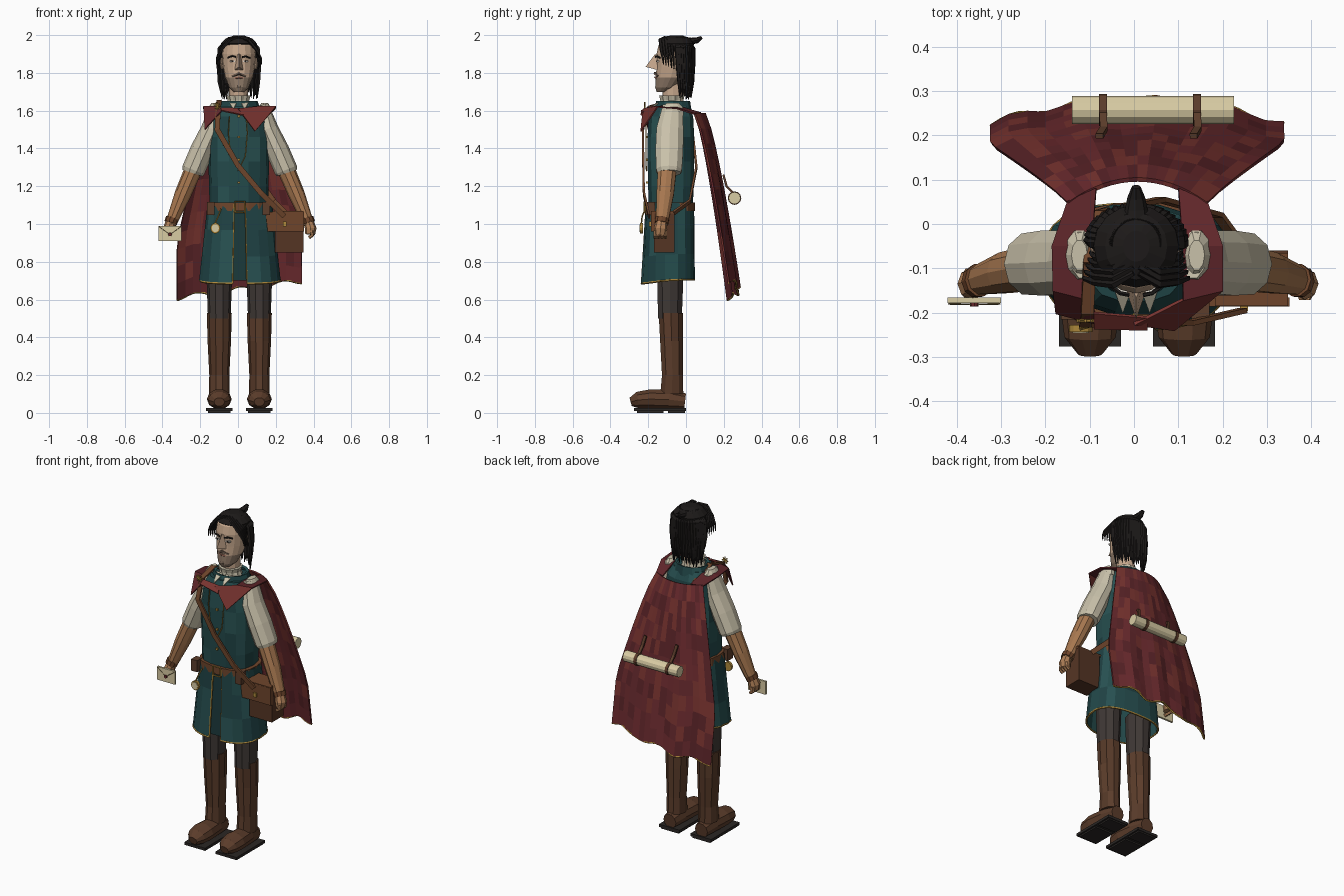
import bpy, math, random
from mathutils import Vector
random.seed(4)
mats = {}

def mat(h):
    if h not in mats:
        m = bpy.data.materials.new("colour_" + h)
        rgb = [int(h[i:i + 2], 16) / 255 for i in (0, 2, 4)]
        m.diffuse_color = [((c + .055) / 1.055) ** 2.4 for c in rgb] + [1]
        mats[h] = m
    return mats[h]

def mesh(name, verts, faces, cols, pick=None, solid=0):
    me = bpy.data.meshes.new(name)
    me.from_pydata([tuple(v) for v in verts], [], faces)
    cols = [cols] if isinstance(cols, str) else cols
    for c in cols:
        me.materials.append(mat(c))
    for p in me.polygons:
        p.material_index = pick(p.center) if pick else random.randrange(len(cols))
    ob = bpy.data.objects.new(name, me)
    bpy.context.collection.objects.link(ob)
    if solid:
        m = ob.modifiers.new("thickness", 'SOLIDIFY')
        m.thickness, m.offset = solid, 0
    return ob

# sections (x, y, z, rx, ry) joined into a skin; axis fixes the ring direction, sq < 1 squares the ring
def loft(name, secs, cols, n=10, ref=(0, 1, 0), axis=None, sq=1, phase=0, caps=True, pick=None, ruff=0):
    P = [Vector(s[:3]) for s in secs]
    verts, faces, L = [], [], len(secs)
    for i, s in enumerate(secs):
        t = Vector(axis) if axis else (P[min(i + 1, L - 1)] - P[max(i - 1, 0)]).normalized()
        r = Vector(ref)
        if abs(t.dot(r)) > .97:
            r = Vector((0, 0, 1)) if abs(t.z) < .9 else Vector((1, 0, 0))
        w = (r - t * t.dot(r)).normalized()
        u = w.cross(t)
        for k in range(n):
            a = phase + 2 * math.pi * k / n
            c, d = math.cos(a), math.sin(a)
            c, d = math.copysign(abs(c) ** sq, c), math.copysign(abs(d) ** sq, d)
            g = 1 + (ruff if k % 2 else 0)
            verts.append(P[i] + u * s[3] * c * g + w * s[4] * d * g)
    for i in range(L - 1):
        for k in range(n):
            j = (k + 1) % n
            faces.append((i * n + k, i * n + j, i * n + n + j, i * n + n + k))
    if caps:
        faces += [tuple(reversed(range(n))), tuple(range((L - 1) * n, L * n))]
    return mesh(name, verts, faces, cols, pick)

def cord(name, pts, r, col, n=5):
    return loft(name, [(*p, r, r) for p in pts], col, n)

def strap(name, pts, width, thick, col, ref=(0, 1, 0)):
    return loft(name, [(*p, width, thick) for p in pts], col, 4, ref=ref, phase=math.pi / 4)

def box(name, c, s, col):
    return loft(name, [(c[0], c[1], c[2] + d * s[2] / 2, s[0] * .7071, s[1] * .7071) for d in (-1, 1)],
                col, 4, axis=(0, 0, 1), phase=math.pi / 4)

def sheet(name, f, nu, nv, cols, solid=.008):
    verts = [f(i / nu, j / nv) for j in range(nv + 1) for i in range(nu + 1)]
    w = nu + 1
    faces = [(j * w + i, j * w + i + 1, j * w + w + i + 1, j * w + w + i) for j in range(nv) for i in range(nu)]
    return mesh(name, verts, faces, cols, solid=solid)

TEAL = ["234a4b", "1f4244", "285152"]
RED = ["6b2a2e", "592327", "78332f", "64282c"]
BROWN, LEATHER, DARK, SKIN = "5c3d2b", "6e452b", "2a2624", "c6a78c"
GOLD, LINEN, PAPER, HAIR = "b08a3c", "c9c1aa", "d9cca4", "1d1a19"
Z = (0, 0, 1)
lerp = lambda a, b, t: a + (b - a) * t

for s in (-1, 1):
    side = "left" if s > 0 else "right"
    X = .007 + .106 * s
    # legs, boots, soles
    loft("trouser_" + side, [(X, -.085, .5, .06, .066), (X, -.083, .78, .07, .075)], "3f3835", 10, axis=Z)
    loft("boot_shaft_" + side, [(X, -.075, .1, .055, .064), (X, -.072, .2, .053, .058), (X, -.076, .38, .062, .064),
         (X, -.08, .53, .066, .068)], [BROWN, "553827"], 10, axis=Z)
    loft("boot_foot_" + side, [(X, -.005, .06, .042, .045), (X, -.09, .07, .055, .055), (X, -.19, .073, .066, .054),
         (X, -.255, .068, .058, .046), (X, -.293, .058, .028, .024)], BROWN, 10, ref=Z)
    box("boot_sole_" + side, (X, -.138, .017), (.14, .275, .016), DARK)
    box("boot_heel_" + side, (X, -.05, .006), (.12, .09, .012), DARK)
    box("boot_tread_" + side, (X, -.19, .006), (.12, .14, .012), DARK)
    # arms
    A = lambda x: .009 + s * x
    loft("sleeve_" + side, [(A(.125), -.07, 1.625, .03, .055), (A(.15), -.085, 1.5, .056, .075),
         (A(.2), -.088, 1.39, .062, .077), (A(.245), -.09, 1.285, .062, .072), (A(.25), -.09, 1.27, .055, .065)], LINEN, 10)
    loft("shoulder_puff_" + side, [(A(.132), -.07, 1.575, .035, .06), (A(.132), -.07, 1.615, .034, .058),
         (A(.132), -.07, 1.64, .018, .035)], LINEN, 10, axis=Z)
    loft("forearm_" + side, [(A(.245), -.1, 1.29, .047, .052), (A(.3), -.11, 1.16, .044, .048),
         (A(.365), -.128, 1.0, .029, .033)], "a87850", 10)
    loft("cuff_" + side, [(A(.357), -.126, 1.03, .035, .038), (A(.366), -.13, 1.005, .034, .037)], LEATHER, 10)
    loft("palm_" + side, [(A(.366), -.13, 1.01, .026, .03), (A(.376), -.135, .975, .031, .036),
         (A(.373), -.137, .945, .026, .032)], "b08058", 8)
    for k in range(4):
        y = -.163 + k * .018
        cord("finger_" + side, [(A(.38), y, .965), (A(.384), y, .94), (A(.366), y, .928)], .01, "b08058", 6)
    # ears, eyes, brows, collar tips
    loft("ear_" + side, [(.005 + .088 * s, -.055, 1.82, .006, .01), (.005 + .094 * s, -.05, 1.855, .01, .02),
         (.005 + .09 * s, -.05, 1.88, .006, .01)], SKIN, 8, axis=Z)
    box("eye_" + side, (.005 + .034 * s, -.149, 1.862), (.026, .012, .009), "d8d2c8")
    box("pupil_" + side, (.005 + .034 * s, -.1545, 1.862), (.009, .006, .009), DARK)
    cord("brow_" + side, [(.005 + .016 * s, -.16, 1.884), (.005 + .036 * s, -.156, 1.889), (.005 + .058 * s, -.138, 1.88)], .005, HAIR)
    mesh("shirt_collar_tip_" + side, [(.005 + .008 * s, -.14, 1.65), (.005 + .055 * s, -.13, 1.65), (.005 + .03 * s, -.2, 1.605)],
         [(0, 1, 2)], LINEN, solid=.006)

# tunic body, collar and shirt ruff
B = .004
loft("tunic_body", [(B, -.08, z, rx, ry) for z, rx, ry in ((1.08, .155, .118), (1.2, .157, .123), (1.33, .161, .126),
     (1.46, .16, .126), (1.57, .142, .12), (1.625, .11, .095))], TEAL, 14, axis=Z, sq=.75)
loft("tunic_collar", [(B, -.07, 1.595, .12, .1), (B, -.068, 1.65, .1, .09), (B, -.068, 1.645, .085, .075)], TEAL, 12, axis=Z, caps=False)
loft("neck_ruff", [(.002, -.075, 1.63, .062, .062), (.002, -.075, 1.655, .054, .058), (.002, -.075, 1.68, .062, .064)],
     LINEN, 24, axis=Z, ruff=.09)
loft("neck", [(.003, -.07, 1.6, .052, .056), (.003, -.068, 1.78, .048, .055)], SKIN, 12, axis=Z)

# skirt, open at the front
def skirt(u, v):
    a = math.radians(-84 + 348 * u)
    c, d = [math.copysign(abs(q) ** .75, q) for q in (math.cos(a), math.sin(a))]
    front = max(0, -d)
    return (.01 + c * lerp(.168, .213, v), -.085 + d * lerp(.124, .128 + .022 * front, v), lerp(1.11, .705 - .02 * front, v))
sheet("tunic_skirt", skirt, 18, 3, TEAL)
sheet("skirt_front_panel", lambda u, v: (.01 + (u - .5) * .09, lerp(-.195, -.215, v), lerp(1.1, .7, v)), 1, 2, "1a383a")
cord("skirt_hem_trim", [skirt(i / 36, 1) for i in range(37)], .006, GOLD)
for u in (0, 1):
    cord("skirt_edge_trim", [skirt(u, j / 3) for j in range(4)], .005, GOLD)

# belt, buckle, side loop
loft("belt", [(.008, -.083, z, .173, .132) for z in (1.068, 1.115)], LEATHER, 18, axis=Z, sq=.75)
cord("belt_buckle", [(.01 + x, -.22, 1.09 + z) for x, z in ((-.025, -.028), (.025, -.028), (.025, .028), (-.025, .028), (-.025, -.028))], .005, GOLD)
for x in (-.145, .15):
    box("belt_loop", (x, -.19, 1.082), (.04, .05, .07), BROWN)

# chest lacing and seam
cord("tunic_seam", [(.045, -.209, 1.57), (.05, -.212, 1.48), (.04, -.212, 1.36), (0, -.21, 1.28)], .003, GOLD)
cord("tunic_seam", [(-.045, -.209, 1.57), (-.05, -.212, 1.48), (-.04, -.212, 1.38)], .003, GOLD)
for z in (1.22, 1.34, 1.46, 1.57):
    box("tunic_button", (.004, -.207, z), (.012, .012, .012), GOLD)

# head with stubble, nose and mouth
H = .005
loft("head", [(H, y, z, rx, ry) for y, z, rx, ry in ((-.125, 1.7, .028, .03), (-.105, 1.722, .052, .058), (-.08, 1.775, .073, .08),
     (-.066, 1.83, .084, .09), (-.06, 1.9, .089, .096), (-.056, 1.945, .084, .09), (-.052, 1.985, .05, .055))],
     [SKIN, "8f7a68"], 16, axis=Z, pick=lambda c: int(c.z < 1.79 and c.y < -.05))
mesh("nose", [(H - .011, -.145, 1.9), (H + .011, -.145, 1.9), (H, -.165, 1.898), (H, -.214, 1.832), (H - .023, -.15, 1.815), (H + .023, -.15, 1.815)],
     [(0, 2, 3, 4), (1, 5, 3, 2), (3, 5, 4), (0, 1, 2), (0, 4, 5, 1)], SKIN)
cord("moustache", [(H - .035, -.145, 1.782), (H, -.164, 1.797), (H + .035, -.145, 1.782)], .008, "6b594c")
cord("lips", [(H - .022, -.152, 1.773), (H, -.163, 1.776), (H + .022, -.152, 1.773)], .006, "9b6a5a")
loft("chin", [(H, -.125, 1.702, .018, .03), (H, -.135, 1.725, .026, .03), (H, -.13, 1.755, .024, .028)], "8f7a68", 10, axis=Z)

# hair: crown, tuft, hanging strands, parted front locks
loft("hair_crown", [(H, -.028, 1.86, .088, .062), (H, -.035, 1.92, .097, .07), (H, -.05, 1.955, .096, .093),
     (H, -.05, 1.982, .07, .076), (H, -.05, 1.997, .03, .035)], HAIR, 16, axis=Z)
loft("hair_tuft", [(H, -.03, 1.975, .035, .018), (H, .03, 1.968, .026, .018), (H, .06, 1.973, .02, .016), (H, .084, 1.988, .01, .008)], HAIR, 8, ref=Z)
for row in range(2):
    for k in range(21):
        a = math.radians(-2 + 184 * (k + row * .5) / 20.5)
        c, d = math.cos(a), math.sin(a)
        g = 1 - .1 * row
        end = 1.67 + random.uniform(-.012, .03)
        j = random.uniform(-.008, .008)
        secs = [(H + .05 * c, -.045 + .05 * d, 1.985), (H + .1 * c * g, -.045 + .082 * d * g, 1.93), (H + .108 * c * g, -.04 + .078 * d * g, 1.84),
                (H + .105 * c * g + j, -.035 + .07 * d * g, 1.75), (H + .098 * c * g + j, -.03 + .058 * d * g, end)]
        loft("hair_strand", [(*p, r, r) for p, r in zip(secs, (.008, .013, .012, .009, .002))], HAIR, 5)
for s in (-1, 1):
    for k in range(5):
        y = -.075 - k * .014
        x = .1 + .004 * k
        secs = [(H + .006 * s, y + .02, 1.99), (H + .05 * s, y - .005, 1.975), (H + .092 * s, y, 1.94 - .004 * k),
                (H + x * s, y + .008, 1.88), (H + (x + .004) * s, y + .012, 1.82 + .006 * k)]
        loft("front_lock", [(*p, r, r) for p, r in zip(secs, (.006, .01, .009, .006, .002))], HAIR, 5)

# cloak in patched panels with a gold hem
def cloak(u, v):
    u = 2 * u - 1
    x = .008 + u * (.155 + .175 * min(1, 1.45 * v) ** .85)
    y = .1 + .178 * v ** .75 - .055 * u * u + .008 * v * math.sin(u * 13)
    hem = .655 + .045 * u + .015 * math.cos(u * 9)
    return (x, y, lerp(1.585, hem, v))
sheet("cloak", cloak, 16, 11, RED, .01)
cord("cloak_hem_trim", [cloak(i / 32, 1) for i in range(33)], .006, GOLD)

# shoulder bands that wrap to the chest
def band(name, outer, inner):
    sheet(name, lambda u, v: (outer, inner)[round(v)][round(u * (len(outer) - 1))], len(outer) - 1, 1, RED)
band("cloak_band_left", [(.165, .05, 1.58), (.2, -.05, 1.612), (.2, -.15, 1.62), (.09, -.238, 1.49)],
     [(.1, .08, 1.587), (.11, -.05, 1.625), (.11, -.17, 1.622), (.0, -.225, 1.61)])
band("cloak_band_right", [(-.15, .05, 1.58), (-.185, -.05, 1.612), (-.182, -.15, 1.62), (-.175, -.2, 1.5)],
     [(-.085, .08, 1.587), (-.095, -.05, 1.625), (-.1, -.17, 1.622), (-.08, -.225, 1.605)])
band("cloak_band_front", [(-.09, -.235, 1.6), (.03, -.238, 1.575)], [(-.09, -.2, 1.615), (.03, -.21, 1.61)])

# brooch with points
for k in range(4):
    a = math.pi * k / 4
    c, d = .02 * math.cos(a), .022 * math.sin(a)
    cord("brooch_ray", [(-.11 - c, -.218, 1.625 - d), (-.11 + c, -.218, 1.625 + d)], .004, GOLD)

# satchel and its strap
strap("satchel_strap_front", [(-.1, -.09, 1.65), (-.105, -.2, 1.62), (-.11, -.228, 1.5), (0, -.226, 1.31), (.125, -.223, 1.16), (.245, -.195, 1.04)],
      .02, .008, LEATHER)
strap("satchel_strap_back", [(-.1, -.09, 1.65), (-.08, .025, 1.58), (.06, .055, 1.3), (.19, .02, 1.12), (.27, -.09, 1.04)], .02, .008, LEATHER)
box("satchel_body", (.272, -.115, .955), (.15, .11, .21), "553524")
box("satchel_flap", (.248, -.176, 1.012), (.205, .02, .105), LEATHER)
box("satchel_lid", (.265, -.125, 1.062), (.165, .12, .014), LEATHER)
box("satchel_clasp", (.248, -.19, 1.0), (.018, .012, .025), GOLD)

# envelope with flap lines and seal
box("envelope", (-.36, -.172, .95), (.12, .012, .08), PAPER)
cord("envelope_flap", [(-.418, -.18, .987), (-.36, -.181, .945), (-.302, -.18, .987)], .002, "7a6a48")
loft("envelope_seal", [(-.36, -.178, .945, .01, .01), (-.36, -.186, .945, .009, .009)], "6b2a2e", 8, ref=Z)

# hanging watch
loft("watch_case", [(-.12, -.228, .978, .026, .028), (-.12, -.243, .978, .026, .028)], GOLD, 14, ref=Z)
loft("watch_face", [(-.12, -.242, .978, .019, .021), (-.12, -.246, .978, .019, .021)], PAPER, 14, ref=Z)
cord("watch_chain", [(-.09, -.215, 1.08), (-.105, -.232, 1.04), (-.12, -.236, 1.005)], .004, GOLD)

# rolled map on the back with its ties
cord("map_roll", [(-.14, .257, 1.137), (.225, .257, 1.137)], .032, PAPER, 12)
for x in (-.07, .142):
    cord("map_band", [(x - .009, .257, 1.137), (x + .009, .257, 1.137)], .036, BROWN, 12)
    strap("map_tie", [(x, .25, 1.165), (x + .002, .215, 1.2), (x - .008, .198, 1.26)], .012, .008, BROWN)
